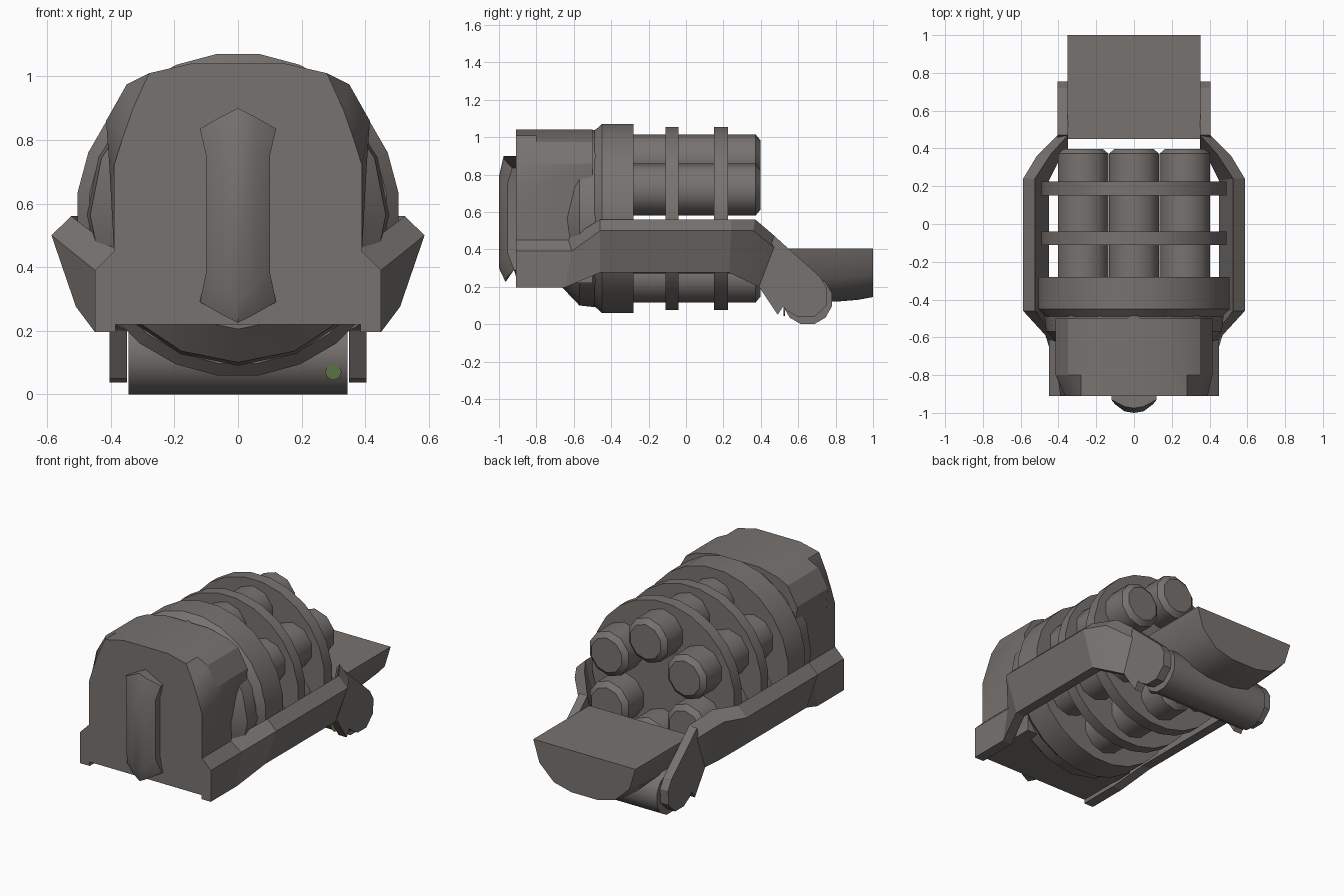
import bpy, bmesh, math
from mathutils import Vector

if "Cube" in bpy.data.objects:
    bpy.data.objects.remove(bpy.data.objects["Cube"])


def material(name, rgb):
    m = bpy.data.materials.new(name)
    m.diffuse_color = (*rgb, 1)
    m.use_nodes = True
    m.node_tree.nodes["Principled BSDF"].inputs["Base Color"].default_value = m.diffuse_color
    return m


STEEL = material("warm grey steel", (0.185, 0.17, 0.16))
GREEN = material("green paint", (0.10, 0.17, 0.06))


def finish(name, bm, mat=STEEL, smooth=30):
    bmesh.ops.recalc_face_normals(bm, faces=bm.faces)
    me = bpy.data.meshes.new(name)
    bm.to_mesh(me)
    bm.free()
    me.materials.append(mat)
    ob = bpy.data.objects.new(name, me)
    bpy.context.collection.objects.link(ob)
    bpy.context.view_layer.objects.active = ob
    ob.select_set(True)
    if smooth:
        bpy.ops.object.shade_smooth_by_angle(angle=math.radians(smooth))
    ob.select_set(False)
    return ob


def loft(name, sections, smooth=30, mat=STEEL):
    """Skin closed rings of 3D points and cap both ends."""
    bm = bmesh.new()
    rings = [[bm.verts.new(p) for p in s] for s in sections]
    n = len(rings[0])
    for a, b in zip(rings, rings[1:]):
        for i in range(n):
            j = (i + 1) % n
            bm.faces.new((a[i], a[j], b[j], b[i]))
    bm.faces.new(rings[0])
    bm.faces.new(rings[-1][::-1])
    return finish(name, bm, mat, smooth)


def lathe_y(name, profile, sides, cx=0, cz=0.565, phase=0.0, smooth=32):
    """Turn (y, radius) pairs round an axis along y."""
    secs = []
    for y, r in profile:
        ring = []
        for i in range(sides):
            a = 2 * math.pi * (i + phase) / sides
            ring.append((cx + r * math.sin(a), y, cz + r * math.cos(a)))
        secs.append(ring)
    return loft(name, secs, smooth)


def mirrored(half):
    """Complete a right-hand outline (x, z) with its left half."""
    return half + [(-x, z) for x, z in reversed(half)]


# Front housing: arched body with tapered front shoulders
front = [(.39, .22), (.39, .45), (.39, .72), (.365, .80), (.33, .90), (.28, 1.01), (.15, 1.04)]
rear = [(.39, .22), (.39, .45), (.405, .72), (.415, .86), (.35, .975), (.28, 1.01), (.15, 1.04)]
loft("housing", [[(x, y, z) for x, z in mirrored(p)]
                 for y, p in ((-.91, front), (-.80, rear), (-.50, rear))], 25)

# Vertical ridge handle on the front: half-round rows, flared at both ends
rows = [(.12, (.29, .25, .225), .965), (.10, (.385, .33, .30), 1.0),
        (.10, (.75, .77, .79), 1.0), (.12, (.835, .875, .90), .975)]
ridge = []
for w, (z_side, z_mid, z_peak), d in rows:
    ridge.append([(-w, -.90, z_side), (-w, -d + .045, z_side), (-.05, -d + .008, z_mid),
                  (0, -d, z_peak), (.05, -d + .008, z_mid), (w, -d + .045, z_side),
                  (w, -.90, z_side), (0, -.90, z_peak)])
loft("front_ridge", ridge, 40)

# Drum behind the housing, with its faceted front dome
lathe_y("drum", [(-.49, .472), (-.45, .51), (-.28, .51)], 24, phase=.5)
lathe_y("drum_dome", [(-.67, .36), (-.57, .465), (-.48, .475)], 16)

# Ring discs that hold the barrels
for i, (y0, y1) in enumerate(((-.11, -.04), (.15, .225))):
    lathe_y(f"barrel_disc_{i + 1}", [(y0, .493), (y1, .493)], 24, phase=.5)

# Six barrels with chamfered ends
for i in range(6):
    a = i * math.pi / 3
    lathe_y(f"barrel_{i + 1}", [(-.30, .14), (.372, .14), (.398, .108)], 10,
            cx=.31 * math.sin(a), cz=.565 + .31 * math.cos(a), smooth=40)

# Side arms: inner top, outer top, outer bottom, inner bottom at each station
stations = [
    [(.385, -.91, .455), (.45, -.91, .39), (.45, -.91, .195), (.385, -.91, .195)],
    [(.385, -.63, .455), (.45, -.61, .39), (.45, -.65, .195), (.385, -.65, .195)],
    [(.525, -.46, .56), (.587, -.46, .50), (.51, -.46, .275), (.45, -.46, .275)],
    [(.525, .24, .56), (.587, .24, .50), (.51, .23, .275), (.45, .23, .275)],
    [(.44, .37, .56), (.515, .36, .50), (.45, .33, .228), (.40, .33, .228)],
    [(.35, .47, .475), (.405, .47, .41), (.405, .39, .20), (.35, .39, .20)],
]
# Notched, rounded arm ends that carry the hinge
end = [(.39, .20), (.49, .05), (.52, .095), (.545, .07), (.60, .037), (.685, .037),
       (.75, .10), (.755, .19), (.72, .25), (.53, .42), (.47, .475)]
for side, s in (("right", 1), ("left", -1)):
    loft(f"arm_{side}", [[(s * x, y, z) for x, y, z in st] for st in stations], 15)
    loft(f"arm_end_{side}", [[(s * x, y, z) for y, z in end] for x in (.35, .405)], 0)

# Hinge barrel across the back
hinge = []
for x in (-.345, .345):
    hinge.append([(x, .65 + .135 * math.cos(math.pi * (i + .5) / 6),
                   .13 + .135 * math.sin(math.pi * (i + .5) / 6)) for i in range(12)])
loft("hinge_barrel", hinge, 35)

# Painted dot on the front of the hinge
dot = []
for y in (.521, .529):
    dot.append([(.30 + .026 * math.cos(math.pi * i / 4), y, .07 + .026 * math.sin(math.pi * i / 4))
                for i in range(8)])
loft("hinge_dot", dot, 0, GREEN)

# Rear mounting block: flat top, rounded underside
block = []
for y, low in ((.45, .12), (.80, .12), (.92, .13), (1.0, .145)):
    half = [(.09, low), (.21, low + .03), (.31, low + .125), (.352, .405)]
    block.append([(x, y, z) for x, z in mirrored(half)])
loft("rear_block", block, 40)
